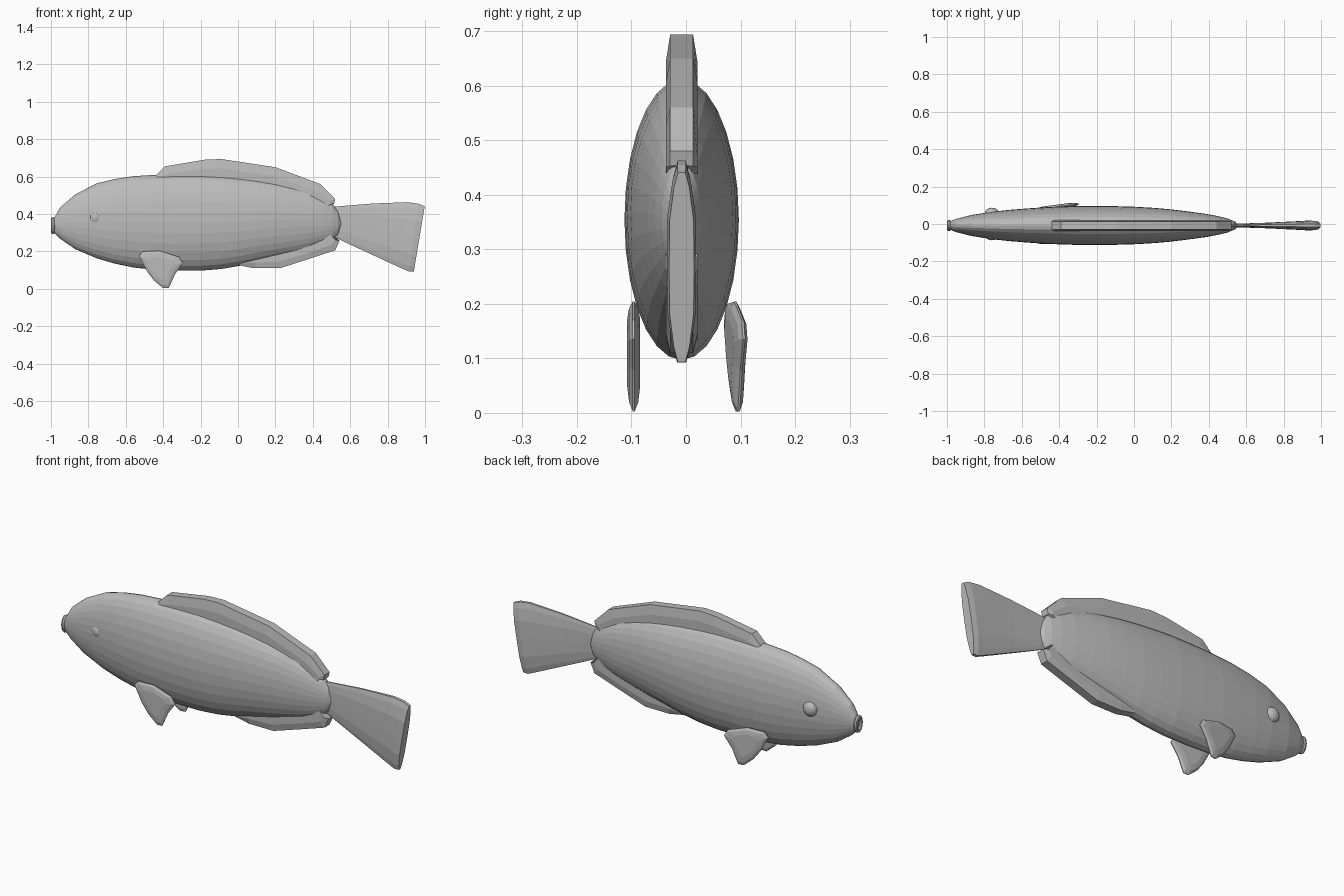
import bpy, bmesh, math
from mathutils import Matrix, Vector

if "Cube" in bpy.data.objects:
    bpy.data.objects.remove(bpy.data.objects["Cube"])

grey = bpy.data.materials.new("plain grey")
grey.diffuse_color = (0.5, 0.5, 0.5, 1)
grey.use_nodes = True
grey.node_tree.nodes["Principled BSDF"].inputs["Base Color"].default_value = grey.diffuse_color
YC = -0.008  # body mid-plane


def finish(bm, name):
    bmesh.ops.recalc_face_normals(bm, faces=bm.faces)
    me = bpy.data.meshes.new(name)
    bm.to_mesh(me)
    bm.free()
    me.materials.append(grey)
    ob = bpy.data.objects.new(name, me)
    bpy.context.collection.objects.link(ob)
    return ob


def loft(name, rings):
    """Skin a list of equal-length closed rings and cap both ends."""
    bm = bmesh.new()
    vs = [[bm.verts.new(p) for p in r] for r in rings]
    n = len(rings[0])
    for a, b in zip(vs, vs[1:]):
        for i in range(n):
            j = (i + 1) % n
            bm.faces.new((a[i], a[j], b[j], b[i]))
    bm.faces.new(vs[0])
    bm.faces.new(vs[-1])
    return finish(bm, name)


# Body: elliptical sections (x, top z, bottom z, half width)
sections = [(-0.985, .375, .30, .022), (-0.95, .436, .267, .036), (-0.87, .505, .212, .056),
            (-0.755, .564, .163, .074), (-0.66, .587, .135, .084), (-0.56, .602, .114, .092),
            (-0.45, .609, .102, .099), (-0.33, .612, .097, .103), (-0.2, .612, .097, .105),
            (-0.09, .606, .106, .103), (0.01, .597, .123, .100), (0.11, .585, .147, .094),
            (0.2, .570, .167, .086), (0.29, .550, .187, .075), (0.385, .520, .212, .062),
            (0.455, .487, .238, .049), (0.505, .455, .262, .036), (0.535, .414, .290, .023),
            (0.55, .365, .330, .010)]
N = 28
loft("body", [[(x, YC + w * math.cos(2 * math.pi * i / N),
                (t + b) / 2 + (t - b) / 2 * math.sin(2 * math.pi * i / N)) for i in range(N)]
              for x, t, b, w in sections])


# Dorsal and anal fins: thick strips with a bevelled outer rim
def strip_fin(name, stations, wide=.029, rim=.021):
    rings = []
    for (xo, zo), (xs, zs), (xb, zb) in stations:
        rings.append([(xb, YC - wide, zb), (xs, YC - wide, zs), (xo, YC - rim, zo),
                      (xo, YC + rim, zo), (xs, YC + wide, zs), (xb, YC + wide, zb)])
    loft(name, rings)


strip_fin("dorsal_fin", [((-.44, .606), (-.43, .595), (-.40, .56)),
                         ((-.39, .655), (-.37, .615), (-.36, .55)),
                         ((-.18, .690), (-.18, .640), (-.18, .55)),
                         ((-.09, .694), (-.09, .644), (-.09, .55)),
                         ((.20, .650), (.185, .605), (.17, .52)),
                         ((.44, .560), (.41, .525), (.38, .46)),
                         ((.52, .480), (.495, .468), (.46, .42)),
                         ((.513, .453), (.49, .450), (.46, .41))])
strip_fin("anal_fin", [((.005, .126), (.02, .135), (.05, .18)),
                       ((.085, .110), (.09, .140), (.10, .20)),
                       ((.225, .110), (.22, .145), (.21, .22)),
                       ((.38, .160), (.37, .190), (.35, .26)),
                       ((.52, .206), (.50, .235), (.47, .29)),
                       ((.543, .258), (.52, .262), (.48, .31))])

# Tail: lens sections flaring backwards (top x, top z, bottom x, bottom z, half thickness)
PROFILE = [(0, .3), (.08, .62), (.25, .95), (.5, 1), (.75, .95), (.92, .62), (1, .3)]
rings = []
for xt, zt, xb, zb, w in [(.50, .438, .50, .283, .008), (.72, .456, .70, .190, .015),
                          (.905, .463, .88, .107, .024), (.965, .455, .915, .092, .027),
                          (.998, .441, .94, .093, .023)]:
    side = [(xt + (xb - xt) * t, w * k, zt + (zb - zt) * t) for t, k in PROFILE]
    rings.append([(x, YC + y, z) for x, y, z in side] +
                 [(x, YC - y, z) for x, y, z in reversed(side)])
loft("tail_fin", rings)

# Pectoral fins: outline domed on both sides
outline = [(-.42, .204), (-.51, .200), (-.53, .175), (-.487, .094), (-.45, .045), (-.40, .003),
           (-.37, .003), (-.337, .078), (-.295, .136), (-.315, .170)]


def pectoral(name, y_at, thick):
    bm = bmesh.new()
    cx, cz = -.415, .12

    def ring(s, d):
        pts = [(cx + (x - cx) * s, cz + (z - cz) * s) for x, z in outline]
        return [bm.verts.new((x, y_at(x, z) + d, z)) for x, z in pts]
    rs = [ring(.6, -thick), ring(.86, -thick * .7), ring(1, -thick * .15),
          ring(1, thick * .15), ring(.86, thick * .7), ring(.6, thick)]
    n = len(outline)
    for a, b in zip(rs, rs[1:]):
        for i in range(n):
            j = (i + 1) % n
            bm.faces.new((a[i], a[j], b[j], b[i]))
    bm.faces.new(rs[0])
    bm.faces.new(rs[-1])
    finish(bm, name)


pectoral("pectoral_fin_front", lambda x, z: -.096, .012)
pectoral("pectoral_fin_back", lambda x, z: .091 + (x + .415) * .13, .012)

# Eyes
for s, side in ((-1, "front"), (1, "back")):
    bm = bmesh.new()
    bmesh.ops.create_uvsphere(bm, u_segments=16, v_segments=10, radius=1)
    bm.transform(Matrix.Translation((-.76, s * .058, .38)) @
                 Matrix.Diagonal((.038, .029, .038, 1)))
    finish(bm, "eye_" + side)

# Mouth: rounded oval lip ring
bm = bmesh.new()
U, V = 16, 8
grid = []
for i in range(U):
    a = 2 * math.pi * i / U
    row = []
    for j in range(V):
        b = 2 * math.pi * j / V
        c = math.cos(b)
        row.append(bm.verts.new((-.989 + .011 * math.sin(b), YC + (.021 + .009 * c) * math.cos(a),
                                 .338 + (.036 + .010 * c) * math.sin(a))))
    grid.append(row)
for i in range(U):
    for j in range(V):
        k, l = (i + 1) % U, (j + 1) % V
        bm.faces.new((grid[i][j], grid[k][j], grid[k][l], grid[i][l]))
finish(bm, "mouth")
